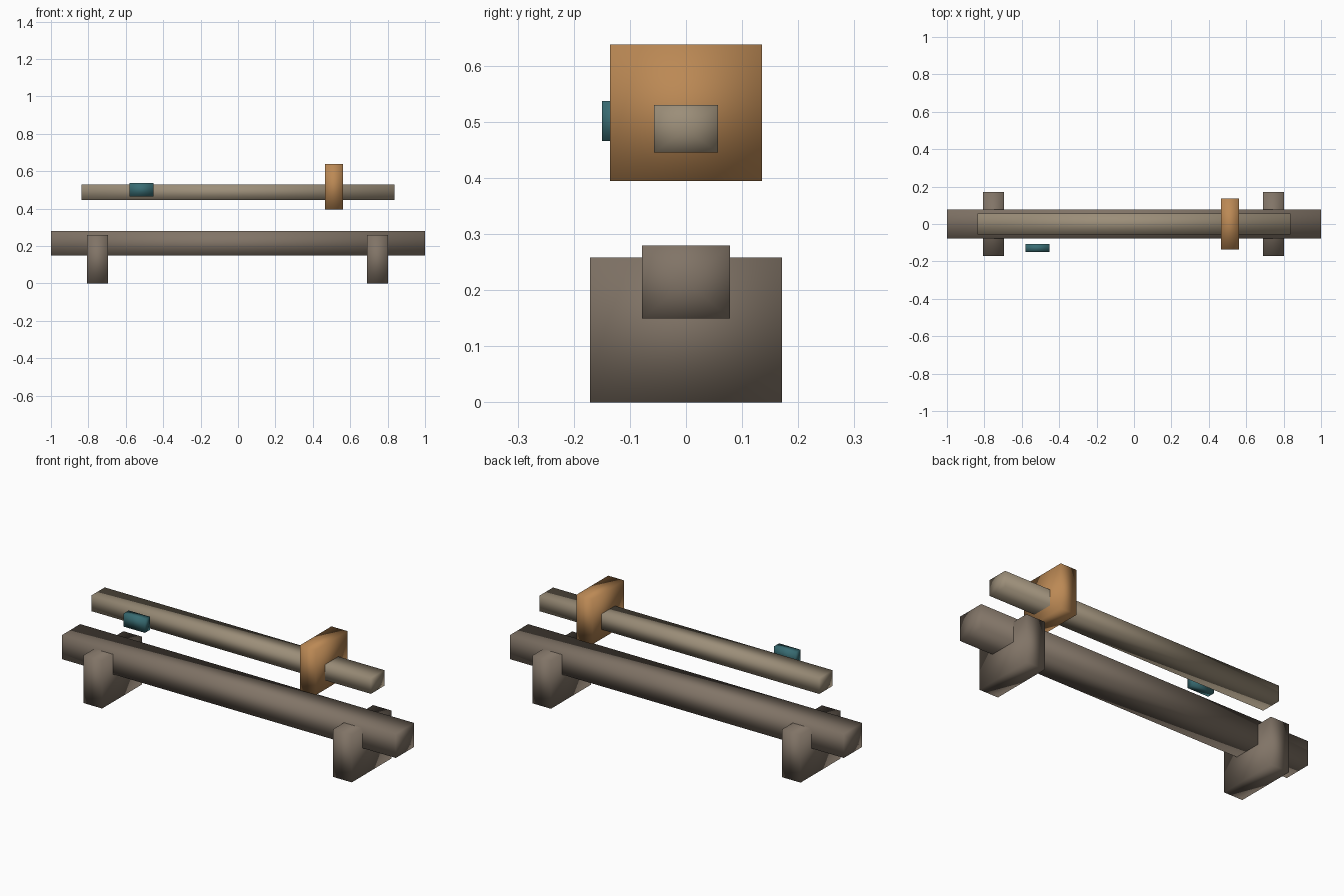
import bpy, bmesh

if "Cube" in bpy.data.objects:
    bpy.data.objects.remove(bpy.data.objects["Cube"])


def material(name, rgb):
    mat = bpy.data.materials.new(name)
    mat.diffuse_color = (*rgb, 1)
    mat.use_nodes = True
    mat.node_tree.nodes["Principled BSDF"].inputs["Base Color"].default_value = mat.diffuse_color
    return mat


def block(name, xs, ys, zs, mat, fan_ends=False):
    """Smooth-shaded block from (min, max) ranges; optional fanned end caps."""
    bm = bmesh.new()
    bmesh.ops.create_cube(bm, size=1)
    for v in bm.verts:
        for i, (lo, hi) in enumerate((xs, ys, zs)):
            v.co[i] = hi if v.co[i] > 0 else lo
    bm.normal_update()
    if fan_ends:
        ends = [f for f in bm.faces if abs(f.normal.x) > 0.9]
        bmesh.ops.poke(bm, faces=ends)
    for f in bm.faces:
        f.smooth = True
    mesh = bpy.data.meshes.new(name)
    bm.to_mesh(mesh)
    bm.free()
    mesh.materials.append(mat)
    obj = bpy.data.objects.new(name, mesh)
    bpy.context.collection.objects.link(obj)
    return obj


dark_wood = material("dark_wood", (0.22, 0.175, 0.135))
light_wood = material("light_wood", (0.33, 0.27, 0.19))
orange = material("orange", (0.50, 0.25, 0.09))
teal = material("teal", (0.04, 0.15, 0.17))

# Base rail resting in two feet
block("base_rail", (-1, 1), (-0.078, 0.078), (0.15, 0.28), dark_wood, True)
for side, x in (("left", -0.75), ("right", 0.745)):
    block(side + "_foot", (x - 0.056, x + 0.056), (-0.171, 0.171),
          (0, 0.258), dark_wood)

# Upper bar with the plate around it and a small tab in front
block("upper_bar", (-0.838, 0.836), (-0.057, 0.057), (0.445, 0.53),
      light_wood, True)
block("collar_plate", (0.465, 0.561), (-0.135, 0.135), (0.395, 0.638), orange)
block("front_tab", (-0.58, -0.452), (-0.15, -0.107), (0.466, 0.537), teal)
